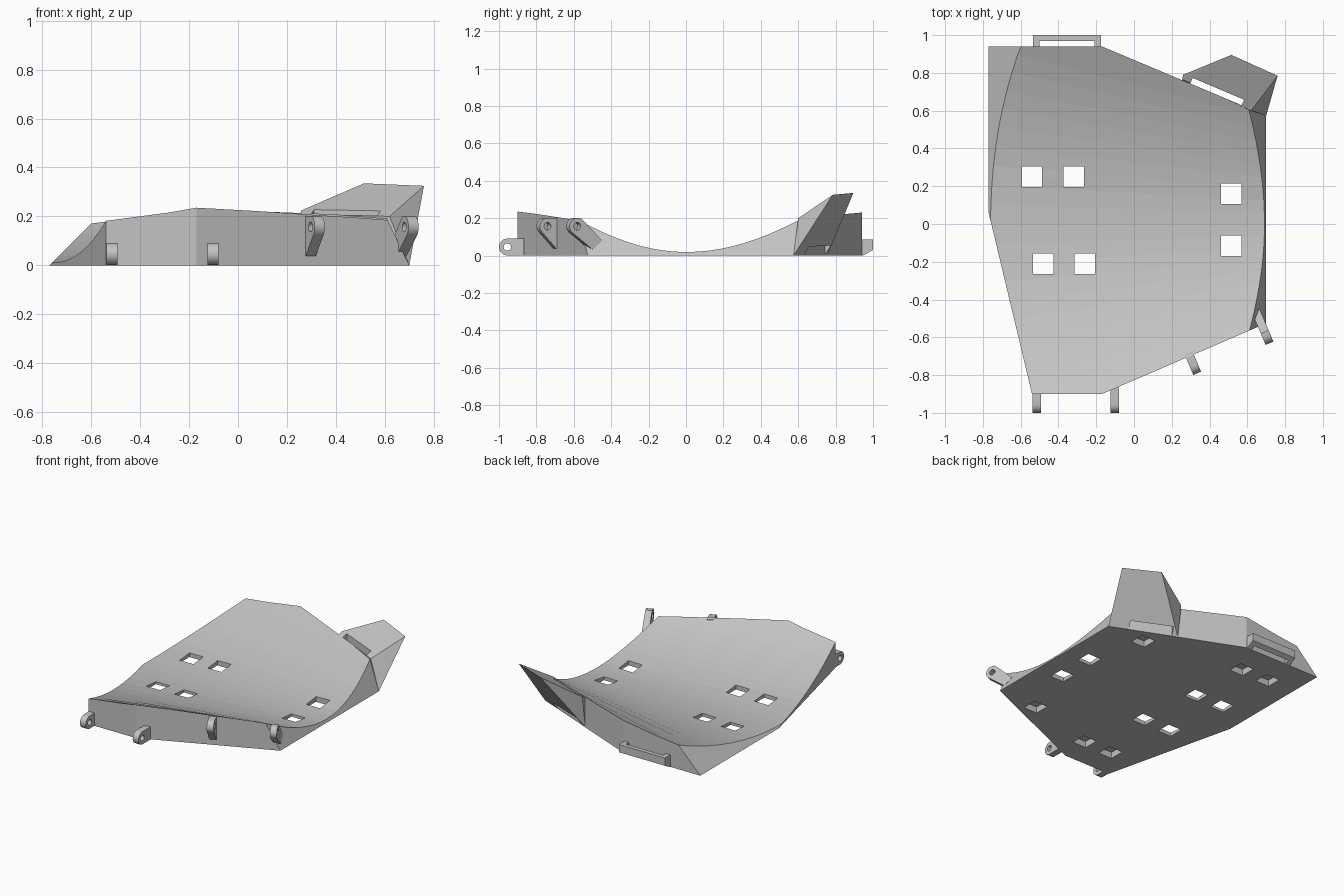
import bpy, bmesh
from math import radians, cos, sin, atan2
from mathutils import Matrix, Vector

cube = bpy.data.objects.get("Cube")
if cube:
    bpy.data.objects.remove(cube)

grey = bpy.data.materials.new("plain_grey")
grey.use_nodes = True
grey.diffuse_color = (0.55, 0.55, 0.55, 1)
grey.node_tree.nodes["Principled BSDF"].inputs["Base Color"].default_value = (0.55, 0.55, 0.55, 1)


def finish(name, bm):
    bmesh.ops.recalc_face_normals(bm, faces=bm.faces)
    mesh = bpy.data.meshes.new(name)
    bm.to_mesh(mesh)
    bm.free()
    mesh.materials.append(grey)
    obj = bpy.data.objects.new(name, mesh)
    bpy.context.collection.objects.link(obj)
    return obj


def loft(name, ring_a, ring_b):
    """Solid between two matching closed rings of points."""
    bm = bmesh.new()
    a = [bm.verts.new(p) for p in ring_a]
    b = [bm.verts.new(p) for p in ring_b]
    bm.faces.new(a)
    bm.faces.new(b[::-1])
    for i in range(len(a)):
        j = (i + 1) % len(a)
        bm.faces.new((a[i], b[i], b[j], a[j]))
    return finish(name, bm)


def box(name, center, size, turn=0):
    bm = bmesh.new()
    m = Matrix.Translation(center) @ Matrix.Rotation(turn, 4, 'Z') @ Matrix.Diagonal((*size, 1))
    bmesh.ops.create_cube(bm, size=1, matrix=m)
    return finish(name, bm)


def cut(target, cutter):
    cutter.hide_render = True
    mod = target.modifiers.new("cut", 'BOOLEAN')
    mod.operation = 'DIFFERENCE'
    mod.solver = 'EXACT'
    mod.object = cutter
    bpy.context.view_layer.objects.active = target
    bpy.ops.object.modifier_apply(modifier=mod.name)
    bpy.data.objects.remove(cutter)


# Dished plate: fanned rulings between two end profiles
def end_profile(x):
    half = 0.9 - 0.3125 * x
    ring = [(x, -half, 0)]
    steps = 22
    for i in range(steps + 1):
        t = -1 + 2 * i / steps
        rise = 0.225 + 0.02 * x + (0.025 if t < 0 else 0)
        ring.append((x, half * t, 0.015 + 0.006 * x + rise * t * t))
    return ring + [(x, half, 0)]


plate = loft("dished_plate", end_profile(-0.8), end_profile(0.8))

# Trim the plate to its outline, leaving sloped left and right sides
trims = [((0.7, 0, 0), (1, 0, 0.48)),
         ((-0.77, 0, 0), (-1, 0, 1)),
         ((-0.54, -0.9, 0), (-0.92, -0.22, 0)),
         ((0, 0.94, 0), (0, 1, 0)),
         ((-0.17, 0.94, 0), (0.42, 1, 0)),
         ((0, -0.9, 0), (0, -1, 0)),
         ((-0.17, -0.9, 0), (0.43, -1, 0))]
bm = bmesh.new()
bm.from_mesh(plate.data)
for point, normal in trims:
    bmesh.ops.bisect_plane(bm, geom=bm.verts[:] + bm.edges[:] + bm.faces[:], dist=1e-5,
                           plane_co=point, plane_no=Vector(normal).normalized(), clear_outer=True)
    bmesh.ops.holes_fill(bm, edges=[e for e in bm.edges if e.is_boundary], sides=0)
bmesh.ops.recalc_face_normals(bm, faces=bm.faces)
bm.to_mesh(plate.data)
bm.free()

# Square strap holes right through
for x, y in [(-0.54, 0.25), (-0.32, 0.25), (0.515, 0.16),
             (0.515, -0.115), (-0.48, -0.21), (-0.26, -0.21)]:
    cut(plate, box("hole_cutter", (x, y, 0.1), (0.108, 0.108, 0.5)))

# Blind pockets in the underside
for x, y in [(-0.55, 0.7), (-0.33, 0.7), (0.4, 0.57),
             (0.385, -0.54), (-0.37, -0.68), (-0.15, -0.68)]:
    cut(plate, box("pocket_cutter", (x, y, 0), (0.108, 0.108, 0.09)))

# Raised wing at the back left corner, with a strap slot
bm = bmesh.new()
for p in [(0.26, 0.755, 0), (0.7, 0.575, 0), (0.62, 0.6, 0.2), (0.255, 0.765, 0.212),
          (0.26, 0.79, 0.225), (0.515, 0.895, 0.335), (0.76, 0.785, 0.325)]:
    bm.verts.new(p)
bmesh.ops.convex_hull(bm, input=bm.verts)
bmesh.ops.dissolve_limit(bm, angle_limit=radians(1), verts=bm.verts, edges=bm.edges)
wing = finish("corner_wing", bm)
cut(wing, box("slot_cutter", (0.44, 0.7, 0.2), (0.295, 0.034, 1), radians(-23)))

# Strap loop on the back edge
section = [(0.93, 0), (0.945, 0), (1, 0.03), (1, 0.085), (0.93, 0.085)]
strap_loop = loft("back_strap_loop", [(-0.535, y, z) for y, z in section],
                  [(-0.175, y, z) for y, z in section])
cut(strap_loop, box("loop_cutter", (-0.355, 0.955, 0), (0.29, 0.03, 1)))


# Hinge lugs: rounded outer end with a pin hole, fixed to the front
def lug(name, center, out, root, last_angle):
    across = Vector((-out[1], out[0], 0)) * 0.0225
    profile = [(0.045 * cos(radians(a)), 0.045 * sin(radians(a)))
               for a in range(90, last_angle - 1, -15)] + root
    mid = Vector(center)

    def place(u, z, side):
        return mid + Vector((out[0] * u, out[1] * u, z)) + across * side

    body = loft(name, [place(u, z, -1) for u, z in profile], [place(u, z, 1) for u, z in profile])
    bm = bmesh.new()
    turn = Matrix.Rotation(atan2(out[1], out[0]), 4, 'Z') @ Matrix.Rotation(radians(90), 4, 'X')
    bmesh.ops.create_cone(bm, cap_ends=True, segments=20, radius1=0.02, radius2=0.02,
                          depth=0.2, matrix=Matrix.Translation(mid) @ turn)
    cut(body, finish("pin_cutter", bm))
    bpy.ops.object.select_all(action='DESELECT')
    body.select_set(True)
    bpy.context.view_layer.objects.active = body
    bpy.ops.object.shade_smooth_by_angle(angle=radians(30))


ahead = (0, -1)
slant = (0.39, -0.92)
square_root = [(-0.09, -0.045), (-0.09, 0.045)]
lug("front_lug_right", (-0.515, -0.955, 0.046), ahead, square_root, -90)
lug("front_lug_middle", (-0.102, -0.955, 0.046), ahead, square_root, -90)
lug("slanted_lug_inner", (0.317, -0.749, 0.157), slant,
    [(-0.05, -0.118), (-0.07, -0.118), (-0.07, 0.045)], -45)
lug("slanted_lug_outer", (0.7, -0.59, 0.157), slant,
    [(-0.09, -0.125), (-0.145, -0.077), (-0.02, 0.045)], -45)
